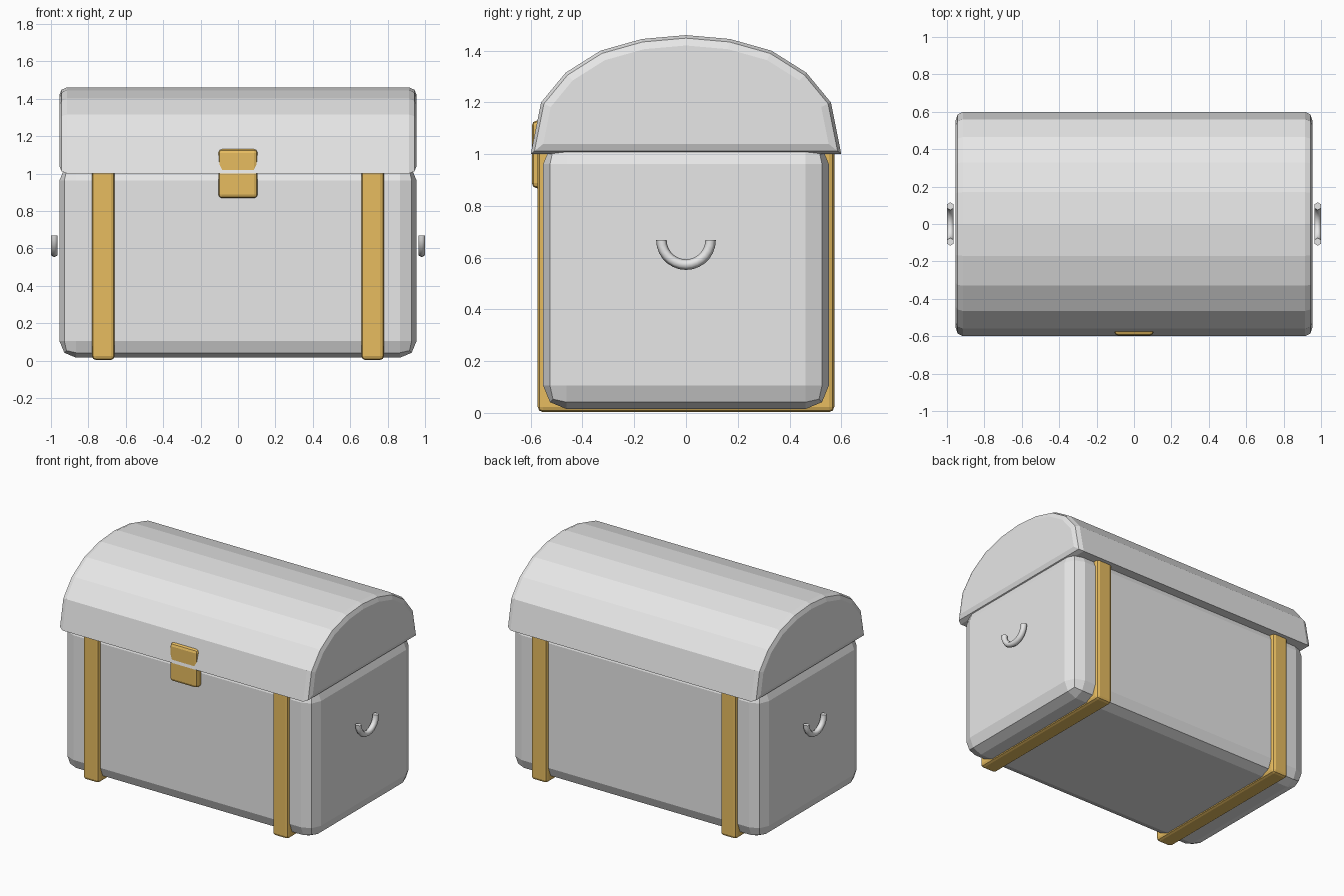
import bpy, bmesh, math

if "Cube" in bpy.data.objects:
    bpy.data.objects.remove(bpy.data.objects["Cube"])


def material(name, rgb):
    m = bpy.data.materials.new(name)
    m.diffuse_color = (*rgb, 1.0)
    m.use_nodes = True
    m.node_tree.nodes["Principled BSDF"].inputs["Base Color"].default_value = m.diffuse_color
    return m


GREY = material("grey", (0.8, 0.8, 0.8))
GOLD = material("gold", (0.95, 0.6, 0.14))


def finish(bm, name, mat):
    bmesh.ops.recalc_face_normals(bm, faces=bm.faces)
    mesh = bpy.data.meshes.new(name)
    bm.to_mesh(mesh)
    bm.free()
    mesh.materials.append(mat)
    ob = bpy.data.objects.new(name, mesh)
    bpy.context.collection.objects.link(ob)
    return ob


def bevelled_box(name, lo, hi, width, mat):
    bm = bmesh.new()
    bmesh.ops.create_cube(bm, size=1.0)
    for v in bm.verts:
        v.co = [lo[i] if v.co[i] < 0 else hi[i] for i in range(3)]
    bmesh.ops.bevel(bm, geom=bm.edges[:], offset=width, segments=2,
                    profile=0.5, affect='EDGES')
    return finish(bm, name, mat)


# Rounded chest body, its top hidden inside the lid
bevelled_box("chest_body", (-0.955, -0.552, 0.015), (0.955, 0.552, 1.052), 0.09, GREY)

# Barrel lid: half profile mirrored, extruded along x, ends bevelled
half = [(0.6, 1.0), (0.56, 1.2), (0.465, 1.315), (0.33, 1.4), (0.17, 1.445)]
profile = half + [(0.0, 1.46)] + [(-y, z) for y, z in reversed(half)]
bm = bmesh.new()
rings = [[bm.verts.new((x, y, z)) for y, z in profile] for x in (-0.955, 0.955)]
caps = [bm.faces.new(r) for r in rings]
n = len(profile)
for i in range(n):
    j = (i + 1) % n
    bm.faces.new((rings[0][i], rings[0][j], rings[1][j], rings[1][i]))
bmesh.ops.recalc_face_normals(bm, faces=bm.faces)
bmesh.ops.bevel(bm, geom=[e for f in caps for e in f.edges], offset=0.04,
                segments=2, profile=0.5, affect='EDGES')
finish(bm, "barrel_lid", GREY)

# Two straps wrapping front, bottom and back
for side, x in (("left", -0.72), ("right", 0.72)):
    bevelled_box(side + "_strap", (x - 0.06, -0.573, 0.003),
                 (x + 0.06, 0.573, 1.04), 0.02, GOLD)

# Front latch, crossed by the lid rim
bevelled_box("latch", (-0.105, -0.596, 0.868), (0.105, -0.53, 1.13), 0.02, GOLD)

# Half-ring handles with a six-sided tube
R, r, STEPS, SIDES = 0.095, 0.0205, 14, 6
for side, cx in (("left", -0.982), ("right", 0.982)):
    bm = bmesh.new()
    loops = []
    for i in range(STEPS + 1):
        a = math.pi + math.pi * i / STEPS
        loop = []
        for k in range(SIDES):
            t = 2 * math.pi * k / SIDES
            d = R + r * math.cos(t)
            loop.append(bm.verts.new((cx + r * math.sin(t), d * math.cos(a),
                                      0.668 + d * math.sin(a))))
        loops.append(loop)
    for a, b in zip(loops, loops[1:]):
        for k in range(SIDES):
            m = (k + 1) % SIDES
            bm.faces.new((a[k], a[m], b[m], b[k])).smooth = True
    bm.faces.new(loops[0])
    bm.faces.new(loops[-1])
    finish(bm, side + "_handle", GREY)
